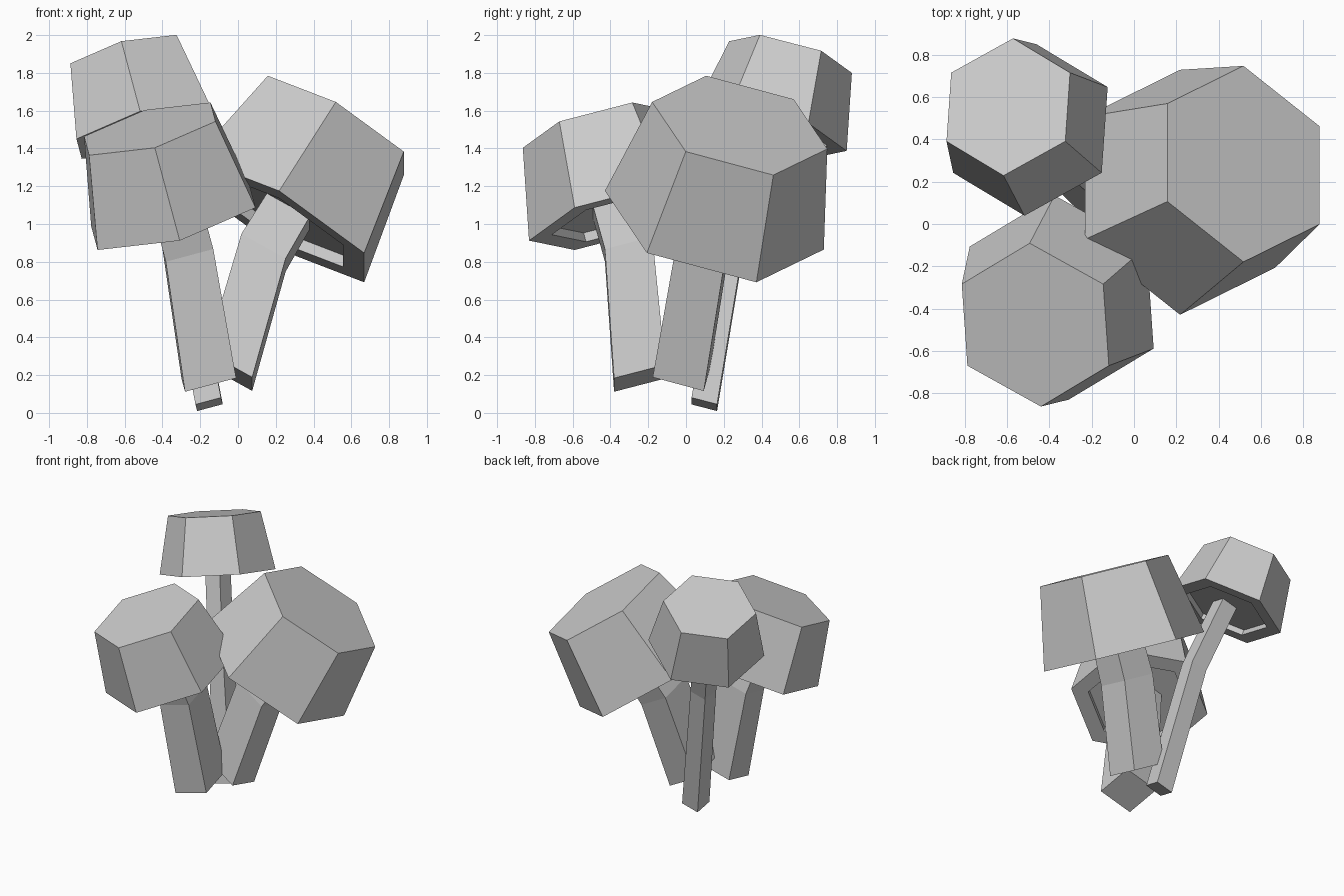
import bpy, bmesh, math
from mathutils import Matrix, Vector

if "Cube" in bpy.data.objects:
    bpy.data.objects.remove(bpy.data.objects["Cube"])


def ring(bm, sides, radius, center, phase):
    """Loop of vertices around the local z axis."""
    return [bm.verts.new(Vector(center) + Vector((radius * math.cos(phase + i * math.tau / sides),
                                                  radius * math.sin(phase + i * math.tau / sides), 0)))
            for i in range(sides)]


def loft(name, sides, phase, sections, matrix):
    """Skin a closed body through (radius, centre) sections, listed bottom to top."""
    bm = bmesh.new()
    loops = [ring(bm, sides, r, c, phase) for r, c in sections]
    for a, b in zip(loops, loops[1:]):
        for i in range(sides):
            j = (i + 1) % sides
            bm.faces.new((a[i], a[j], b[j], b[i]))
    bm.faces.new(loops[0][::-1])
    bm.faces.new(loops[-1])
    bmesh.ops.recalc_face_normals(bm, faces=bm.faces)
    mesh = bpy.data.meshes.new(name)
    bm.to_mesh(mesh)
    bm.free()
    obj = bpy.data.objects.new(name, mesh)
    obj.matrix_world = matrix
    bpy.context.collection.objects.link(obj)
    return obj


def mushroom(label, location, rotation, size, stem):
    matrix = Matrix.Translation(location) @ rotation
    # six-sided tapered cap with a shallow recess underneath
    recess = size * 0.1
    loft(label + "_cap", 6, math.pi / 2,
         [(size * 0.75, (0, 0, recess)), (size * 0.75, (0, 0, 0)),
          (size, (0, 0, 0)), (size * 0.8, (0, 0, size))], matrix)
    # square bent stem
    loft(label + "_stem", 4, math.pi / 4,
         [(half * math.sqrt(2), c) for half, c in stem], matrix)


def rot(degrees, axis):
    return Matrix.Rotation(math.radians(degrees), 4, axis)


# large mushroom on the right
mushroom("large_mushroom", (0.218, 0.15, 1.02), rot(-15, 'X') @ rot(30, 'Y'), 0.6,
         [(0.14, (0.18, 0.04, -0.84)), (0.135, (0.02, -0.02, -0.2)), (0.13, (0.02, -0.02, 0.06))])
# medium mushroom at the front left
mushroom("medium_mushroom", (-0.342, -0.348, 1.037), rot(-15, 'Y') @ rot(15, 'X'), 0.5,
         [(0.14, (-0.04, -0.127, -0.87)), (0.13, (0.03, -0.005, -0.19)), (0.13, (0.03, -0.005, 0.05))])
# tall mushroom at the back left
mushroom("tall_mushroom", (-0.49, 0.445, 1.492), rot(-15, 'Y') @ rot(-15, 'X'), 0.42,
         [(0.07, (-0.049, 0.048, -1.524)), (0.066, (0.03, -0.05, -0.5)), (0.065, (0.02, -0.02, 0.042))])
